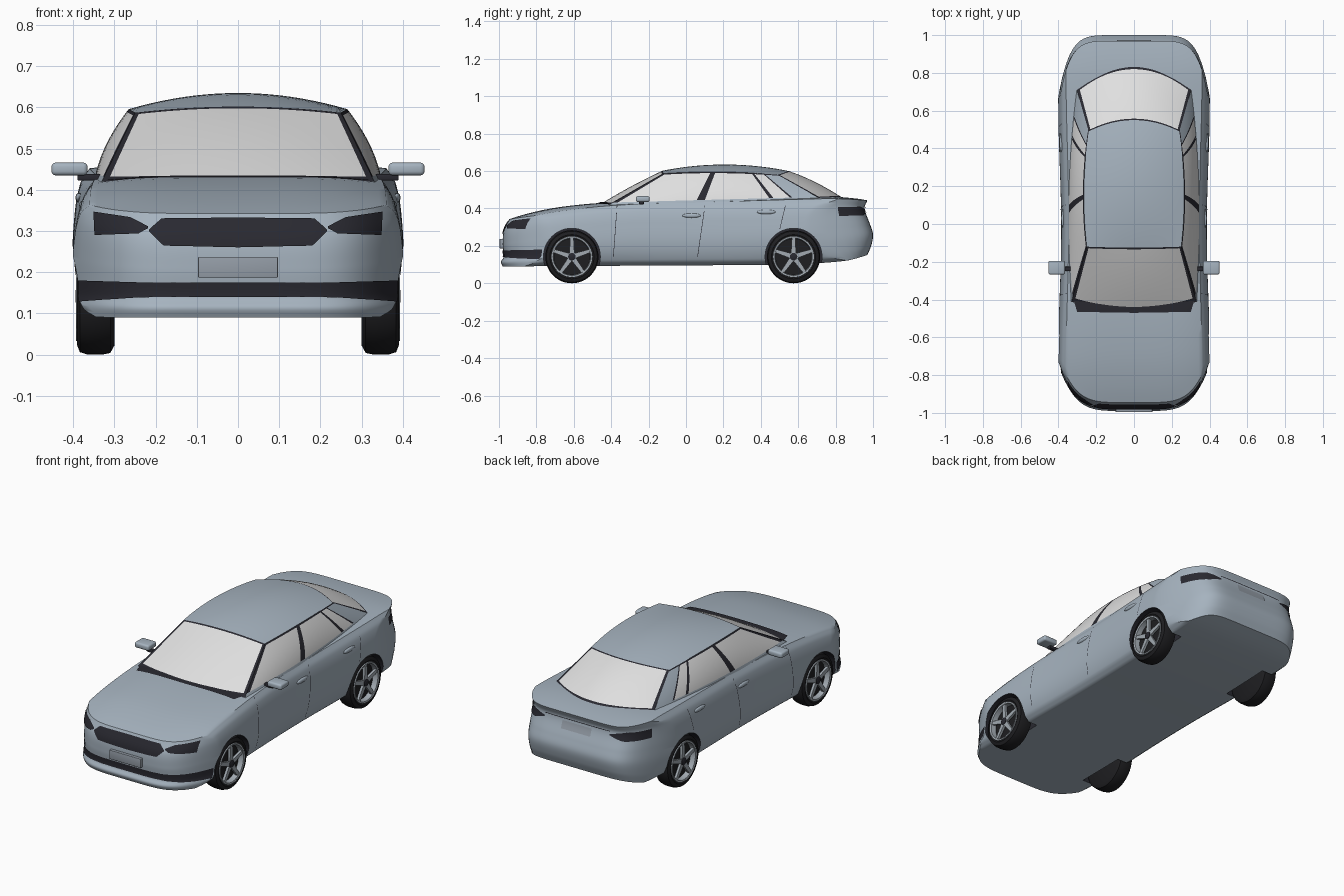
import bpy, bmesh, math
from mathutils import Vector, Matrix
from mathutils.bvhtree import BVHTree

if "Cube" in bpy.data.objects:
    bpy.data.objects.remove(bpy.data.objects["Cube"])

def material(name, *rgb):
    m = bpy.data.materials.new(name)
    m.use_nodes = True
    m.diffuse_color = (*rgb, 1)
    m.node_tree.nodes["Principled BSDF"].inputs["Base Color"].default_value = (*rgb, 1)
    return m

paint = material("silver_blue_paint", .38, .45, .52)
glass = material("pale_glass", .74, .74, .74)
trim = material("black_trim", .022, .022, .03)
rubber = material("tyre_rubber", .013, .013, .015)
alloy = material("wheel_alloy", .36, .40, .44)
plate = material("plate_grey", .30, .34, .39)

def smooth(ob):
    for other in bpy.context.selected_objects:
        other.select_set(False)
    ob.select_set(True)
    bpy.context.view_layer.objects.active = ob
    bpy.ops.object.shade_smooth_by_angle(angle=math.radians(40))

def make(name, bm, mats, mirror=False):
    mesh = bpy.data.meshes.new(name)
    bm.to_mesh(mesh)
    bm.free()
    ob = bpy.data.objects.new(name, mesh)
    bpy.context.collection.objects.link(ob)
    for m in mats:
        mesh.materials.append(m)
    if mirror:
        ob.modifiers.new("mirror", 'MIRROR').use_mirror_merge = False
    smooth(ob)
    return ob

def spline(pts, x):
    x = min(max(x, pts[0][0]), pts[-1][0])
    i = max(k for k in range(len(pts) - 1) if k == 0 or pts[k][0] <= x)

    def slope(k):
        a, b = pts[max(k - 1, 0)], pts[min(k + 1, len(pts) - 1)]
        return (b[1] - a[1]) / (b[0] - a[0])
    (x0, p), (x1, q) = pts[i], pts[i + 1]
    h, s = x1 - x0, (x - x0) / (x1 - x0)
    bend = slope(i) * (1 - s) - slope(i + 1) * s
    return p + (q - p) * s * s * (3 - 2 * s) + h * s * (1 - s) * bend

def steps(n, cuts=()):
    return sorted({round(i / n, 4) for i in range(n + 1)} | set(cuts))

def grid(name, fn, us, vs, mats, rule=lambda u, v: 0, mirror=False):
    bm = bmesh.new()
    rows = [[bm.verts.new(fn(u, v)) for u in us] for v in vs]
    for j in range(len(vs) - 1):
        for i in range(len(us) - 1):
            f = bm.faces.new((rows[j][i], rows[j][i + 1], rows[j + 1][i + 1], rows[j + 1][i]))
            f.material_index = rule((us[i] + us[i + 1]) / 2, (vs[j] + vs[j + 1]) / 2)
    make(name, bm, mats, mirror)

# Lower body: a gridded block shaped by side, plan and section curves
TOP = [(-.98, .33), (-.9, .358), (-.75, .395), (-.6, .417), (-.45, .43), (-.3, .434),
       (.2, .446), (.6, .458), (.8, .462), (.92, .452), (.98, .442)]
BOTTOM = [(-1, .09), (0, .096), (.5, .1), (.85, .12), (1, .16)]
SECTION = [(0, .86), (.08, .94), (.35, 1), (.7, .99), (.9, .955), (1, .9)]
NOSE = [(0, 0), (.1, -.01), (.2, .004), (.5, 0), (.8, .006), (1, .035)]
TAIL = [(0, -.03), (.15, -.01), (.35, 0), (.55, -.015), (.85, -.045), (1, -.03)]
CROWN = [(-1, .022), (-.5, .02), (-.2, .01), (1, .01)]

def body_point(a, b, c):
    t, v = (b + 1) / 2, (c + 1) / 2
    k = a * spline(SECTION, v)
    front = -.98 + .25 * abs(k) ** 5 + spline(NOSE, v)
    rear = 1 - .32 * abs(k) ** 7 + spline(TAIL, v)
    y = front + t * (rear - front)
    low, high = spline(BOTTOM, y), spline(TOP, y) - spline(CROWN, y) * a ** 4
    return Vector((.4 * k * (1 - .04 * math.sin(math.pi * t) ** 2), y, low + v * (high - low)))

bm = bmesh.new()
bmesh.ops.create_cube(bm, size=2)
bmesh.ops.subdivide_edges(bm, edges=bm.edges[:], cuts=41, use_grid_fill=True)
for vert in bm.verts:
    vert.co = body_point(*vert.co)
bm.normal_update()
shell = BVHTree.FromBMesh(bm)
body = make("body", bm, [paint, trim])

# Wheel arches cut from the body
AXLES = {"front": -.61, "rear": .575}
bm = bmesh.new()
for y in AXLES.values():
    for x in (-.39, .39):
        place = Matrix.Translation((x, y, .142)) @ Matrix.Rotation(math.pi / 2, 4, 'Y')
        bmesh.ops.create_cone(bm, cap_ends=True, segments=48, radius1=.152, radius2=.152,
                              depth=.22, matrix=place)
for f in bm.faces:
    f.material_index = 1
cutter = make("arch_cutter", bm, [paint, trim])
cutter.hide_render = True
cut = body.modifiers.new("arches", 'BOOLEAN')
cut.object, cut.operation, cut.solver = cutter, 'DIFFERENCE', 'EXACT'
bpy.context.view_layer.objects.active = body
bpy.ops.object.modifier_apply(modifier=cut.name)
bpy.data.objects.remove(cutter)
smooth(body)

# Cabin panels stretched between curves through three points
def arc(pts, u):
    p, m, q = (Vector(k) for k in pts)
    return p * (1 - u) * (1 - 2 * u) + m * 4 * u * (1 - u) + q * u * (2 * u - 1)

def span(x, y, z, mid_y, mid_z):
    return [(-x, y, z), (0, mid_y, mid_z), (x, y, z)]

def hump(t):
    return 4 * t * (1 - t)

def framed(u, v):
    return 1 if abs(u - .5) > .478 or v > .972 or v < 0 else 0

screen_low, screen_top = span(.325, -.39, .432, -.44, .434), span(.25, -.12, .587, -.125, .602)
back_low, back_top = span(.30, .70, .462, .82, .468), span(.24, .49, .58, .55, .60)
pane_u, pane_v = steps(20, (.022, .978)), steps(8, (-.08, .972))
grid("windscreen", lambda u, v: arc(screen_low, u).lerp(arc(screen_top, u), v)
     + Vector((0, 0, .006 * hump(v) * hump(u))), pane_u, pane_v, [glass, trim], framed)
grid("rear_window", lambda u, v: arc(back_low, 1 - u).lerp(arc(back_top, 1 - u), v)
     + Vector((0, 0, .01 * hump(v) * hump(u))), pane_u, pane_v, [glass, trim], framed)
grid("roof", lambda u, v: arc(screen_top, u).lerp(arc(back_top, u), v)
     + Vector(((2 * u - 1) * .02, 0, .012 + .022 * hump(u))) * hump(v),
     steps(20), steps(20), [paint])

sill = [(.325, -.39, .432), (.343, .15, .447), (.30, .70, .462)]
rail = [(.25, -.12, .587), (.265, .185, .5955), (.24, .49, .58)]
BANDS = [(.025, 1), (.415, 0), (.455, 1), (.77, 0), (.79, 1), (.87, 0), (.882, 1), (1, 2)]

def side_colour(u, v):
    if v < 0:
        return 2
    return 1 if v > .955 else next(k for end, k in BANDS if u < end)

grid("side_windows", lambda u, v: arc(sill, u).lerp(arc(rail, u), v)
     + Vector((.01 * hump(v) * hump(u), 0, 0)), steps(20, [end for end, k in BANDS]),
     steps(8, (-.1, .955)), [glass, trim, paint], side_colour, True)

# Thin plates laid on the body surface
def decal(name, low, high, mat, direction, mirror=False, lift=.004):
    d, n = Vector(direction), len(low) - 1

    def along(pts, u):
        i = min(int(u * n + 1e-6), n - 1)
        return Vector(pts[i]).lerp(Vector(pts[i + 1]), u * n - i)

    def on_body(u, v):
        p, q = along(low, u).lerp(along(high, u), v)
        flat = Vector((p, 0, q) if d.y else (0, p, q) if d.x else (p, q, 0))
        hit, normal = shell.ray_cast(flat - d * 2, d)[:2]
        return hit + normal * lift
    grid(name, on_body, [i / (8 * n) for i in range(8 * n + 1)], steps(6), [mat], mirror=mirror)

FRONT, BACK, LEFT, DOWN = (0, 1, 0), (0, -1, 0), (-1, 0, 0), (0, 0, -1)
decal("grille", [(-.215, .298), (-.18, .264), (0, .26), (.18, .264), (.215, .298)],
      [(-.215, .302), (-.185, .329), (0, .331), (.185, .329), (.215, .302)], trim, FRONT)
decal("headlight", [(.218, .305), (.24, .293), (.345, .29)],
      [(.218, .31), (.26, .332), (.348, .346)], trim, FRONT, True)
decal("lower_intake", [(-.383, .128), (-.21, .139), (.21, .139), (.383, .128)],
      [(-.385, .18), (-.21, .175), (.21, .175), (.385, .18)], trim, FRONT)
decal("tail_light", [(.358, .36), (.27, .362), (.2, .383)],
      [(.356, .408), (.28, .41), (.2, .39)], trim, BACK, True)
decal("rear_plate", [(.09, .35), (-.09, .35)], [(.09, .392), (-.09, .392)], plate, BACK)
decal("boot_seam", [(.2, .404), (-.2, .404)], [(.2, .408), (-.2, .408)], trim, BACK)
decal("scuttle", [(-.3, -.465), (0, -.47), (.3, -.465)],
      [(-.325, -.385), (0, -.42), (.325, -.385)], trim, DOWN)
for name, y, z, lean in (("front", -.39, .14, .02), ("middle", .06, .14, .04), ("rear", .5, .29, .03)):
    decal(name + "_door_seam", [(y, z), (y + .003, z)],
          [(y + lean, .415), (y + lean + .003, .415)], trim, LEFT, True, .002)

# Number plate and door mirrors: boxes with rounded edges
def box(name, low, high, mat, bevel, mirror=False):
    low, high = Vector(low), Vector(high)
    bm = bmesh.new()
    place = Matrix.Translation((low + high) / 2) @ Matrix.Diagonal((*(high - low), 1))
    bmesh.ops.create_cube(bm, size=1, matrix=place)
    bmesh.ops.bevel(bm, geom=bm.edges[:], offset=bevel, segments=3, profile=.5, affect='EDGES')
    make(name, bm, [mat], mirror)

box("front_plate", (-.097, -.996, .187), (.097, -.965, .237), plate, .002)
box("mirror_housing", (.365, -.268, .435), (.453, -.195, .466), paint, .01, True)
box("mirror_stalk", (.315, -.25, .422), (.39, -.225, .438), trim, .004, True)

# Door handles
for name, y, z in (("front", .03, .362), ("rear", .43, .381)):
    hit = shell.ray_cast(Vector((2, y, z)), Vector(LEFT))[0]
    bm = bmesh.new()
    bmesh.ops.create_uvsphere(bm, u_segments=20, v_segments=10, radius=1,
                              matrix=Matrix.Translation(hit) @ Matrix.Diagonal((.009, .05, .012, 1)))
    make(name + "_door_handle", bm, [paint], True)

# Wheels: turned tyre, rim and hub with five tapered spokes
def lathe(name, profile, y, mat, n=48):
    bm = bmesh.new()
    turns = [(math.cos(i * math.tau / n), math.sin(i * math.tau / n)) for i in range(n)]
    rings = [[bm.verts.new((x, y + r * c, .142 + r * s)) for c, s in turns] for r, x in profile]
    for p, q in zip(rings, rings[1:]):
        for i in range(n):
            bm.faces.new((p[i], p[i - 1], q[i - 1], q[i]))
    bmesh.ops.remove_doubles(bm, verts=bm.verts[:], dist=1e-5)
    bmesh.ops.recalc_face_normals(bm, faces=bm.faces[:])
    make(name, bm, [mat], True)

for end, y in AXLES.items():
    lathe(end + "_tyre", [(0, .30), (.12, .30), (.138, .31), (.142, .33), (.142, .365), (.136, .384),
                          (.118, .391), (.108, .386), (.106, .36), (0, .36)], y, rubber)
    lathe(end + "_rim", [(.111, .382), (.109, .393), (.1, .391), (.097, .362), (.105, .362),
                         (.111, .382)], y, alloy)
    lathe(end + "_hub", [(0, .37), (.02, .37), (.02, .391), (.015, .394), (0, .394)], y, trim)
    bm = bmesh.new()
    for i in range(5):
        turn = Matrix.Rotation(i * math.tau / 5, 3, 'X')
        for vert in bmesh.ops.create_cube(bm, size=1)["verts"]:
            width, reach = (.018, .101) if vert.co.z > 0 else (.028, .01)
            spoke = turn @ Vector((vert.co.x * .014, vert.co.y * width, reach))
            vert.co = Vector((.381, y, .142)) + spoke
    make(end + "_spokes", bm, [alloy], True)
